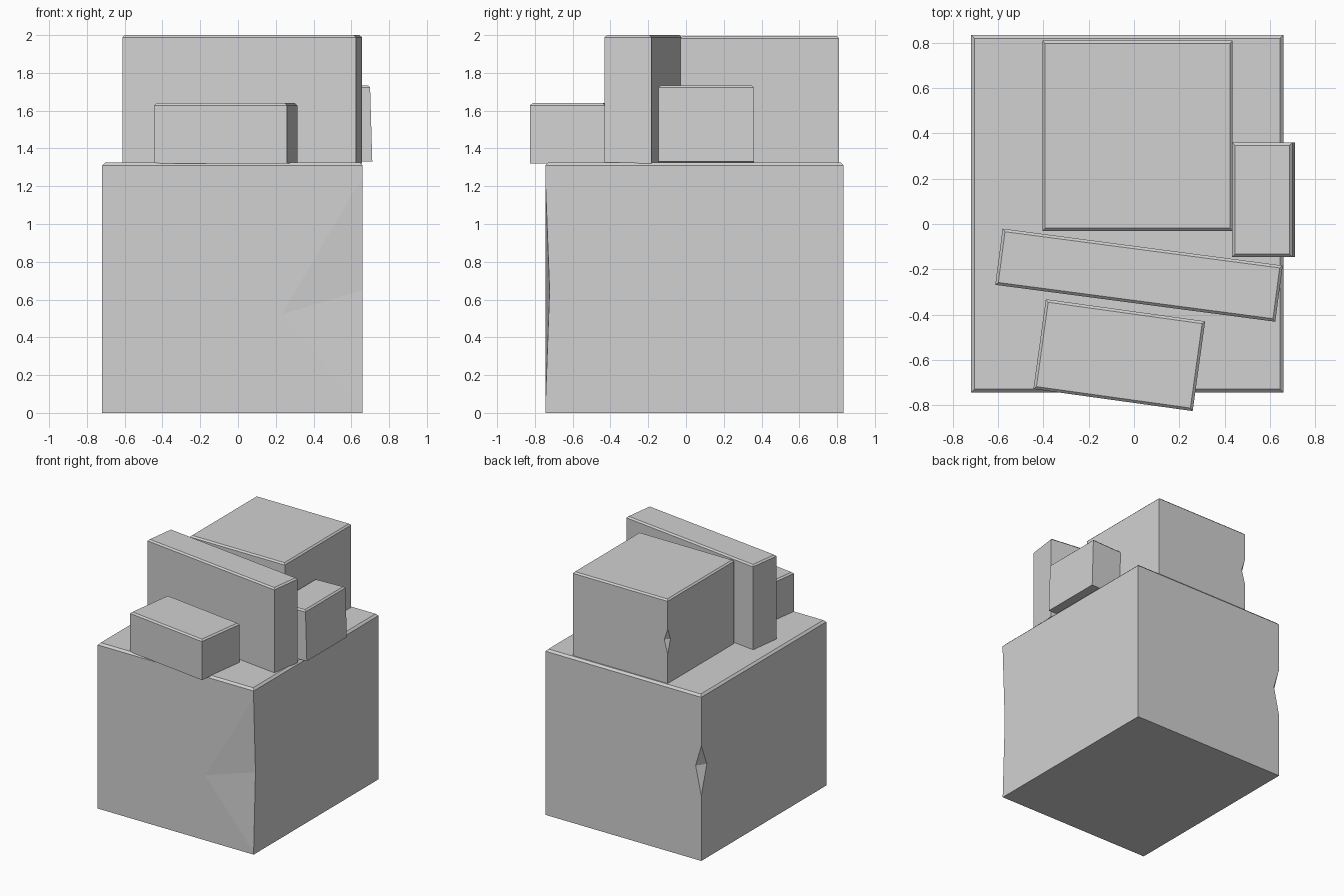
import bpy
import bmesh
from math import radians
from mathutils import Matrix, Vector

cube = bpy.data.objects.get("Cube")
if cube:
    bpy.data.objects.remove(cube, do_unlink=True)

# Single plain grey material
grey = bpy.data.materials.new("plain_grey")
grey.use_nodes = True
colour = (0.64, 0.64, 0.64, 1)
grey.diffuse_color = colour
grey.node_tree.nodes["Principled BSDF"].inputs["Base Color"].default_value = colour


def finish(name, bm):
    bmesh.ops.recalc_face_normals(bm, faces=bm.faces)
    mesh = bpy.data.meshes.new(name)
    bm.to_mesh(mesh)
    bm.free()
    mesh.materials.append(grey)
    obj = bpy.data.objects.new(name, mesh)
    bpy.context.collection.objects.link(obj)
    return obj


def box(name, centre, size, bottom, top, turn=0, lean=0, bevel=0.012):
    """Box with softened top edges; lean tips it around the y axis."""
    bm = bmesh.new()
    bmesh.ops.create_cube(bm, size=1)
    bmesh.ops.scale(bm, vec=(*size, top - bottom), verts=bm.verts)
    rim = [e for e in bm.edges if all(v.co.z > 0 for v in e.verts)]
    bmesh.ops.bevel(bm, geom=rim, offset=bevel, segments=1, affect='EDGES')
    place = (Matrix.Translation((*centre, (bottom + top) / 2))
             @ Matrix.Rotation(radians(turn), 4, 'Z')
             @ Matrix.Rotation(radians(lean), 4, 'Y'))
    bmesh.ops.transform(bm, matrix=place, verts=bm.verts)
    return finish(name, bm)


def chip(obj, upper, lower, rim_a, rim_b):
    """Knock a shallow chip out of a vertical edge, between four surface points."""
    points = [Vector(p) for p in (upper, lower, rim_a, rim_b)]
    middle = (points[2] + points[3]) / 2
    bm = bmesh.new()
    for p in points:
        bm.verts.new(middle + (p - middle) * 1.5)
    bmesh.ops.convex_hull(bm, input=bm.verts)
    cutter = finish(obj.name + "_chip_cutter", bm)
    cutter.hide_render = True
    mod = obj.modifiers.new("chip", 'BOOLEAN')
    mod.operation = 'DIFFERENCE'
    mod.solver = 'EXACT'
    mod.object = cutter
    bpy.context.view_layer.objects.active = obj
    bpy.ops.object.modifier_apply(modifier=mod.name)
    bpy.data.objects.remove(cutter, do_unlink=True)


# Large base crate
base = box("base_crate", (-0.03, 0.045), (1.38, 1.58), 0, 1.325, bevel=0.016)
chip(base, (-0.72, 0.835, 0.92), (-0.72, 0.835, 0.52),
     (-0.67, 0.835, 0.75), (-0.72, 0.765, 0.75))
chip(base, (0.66, -0.745, 1.25), (0.66, -0.745, 0.02),
     (0.23, -0.745, 0.52), (0.66, -0.722, 0.65))

# Cube-shaped crate at the back
upper = box("upper_crate", (0.015, 0.39), (0.84, 0.84), 1.32, 1.995)
chip(upper, (-0.405, 0.81, 1.76), (-0.405, 0.81, 1.56),
     (-0.375, 0.81, 1.67), (-0.405, 0.775, 1.67))

# Upright slab, small front box and leaning side box
box("upright_slab", (0.022, -0.226), (1.247, 0.25), 1.32, 2.0, turn=-7.5)
box("front_box", (-0.065, -0.579), (0.71, 0.4), 1.32, 1.64, turn=-7.9)
box("side_box", (0.572, 0.107), (0.266, 0.505), 1.328, 1.731, lean=-1.7)
